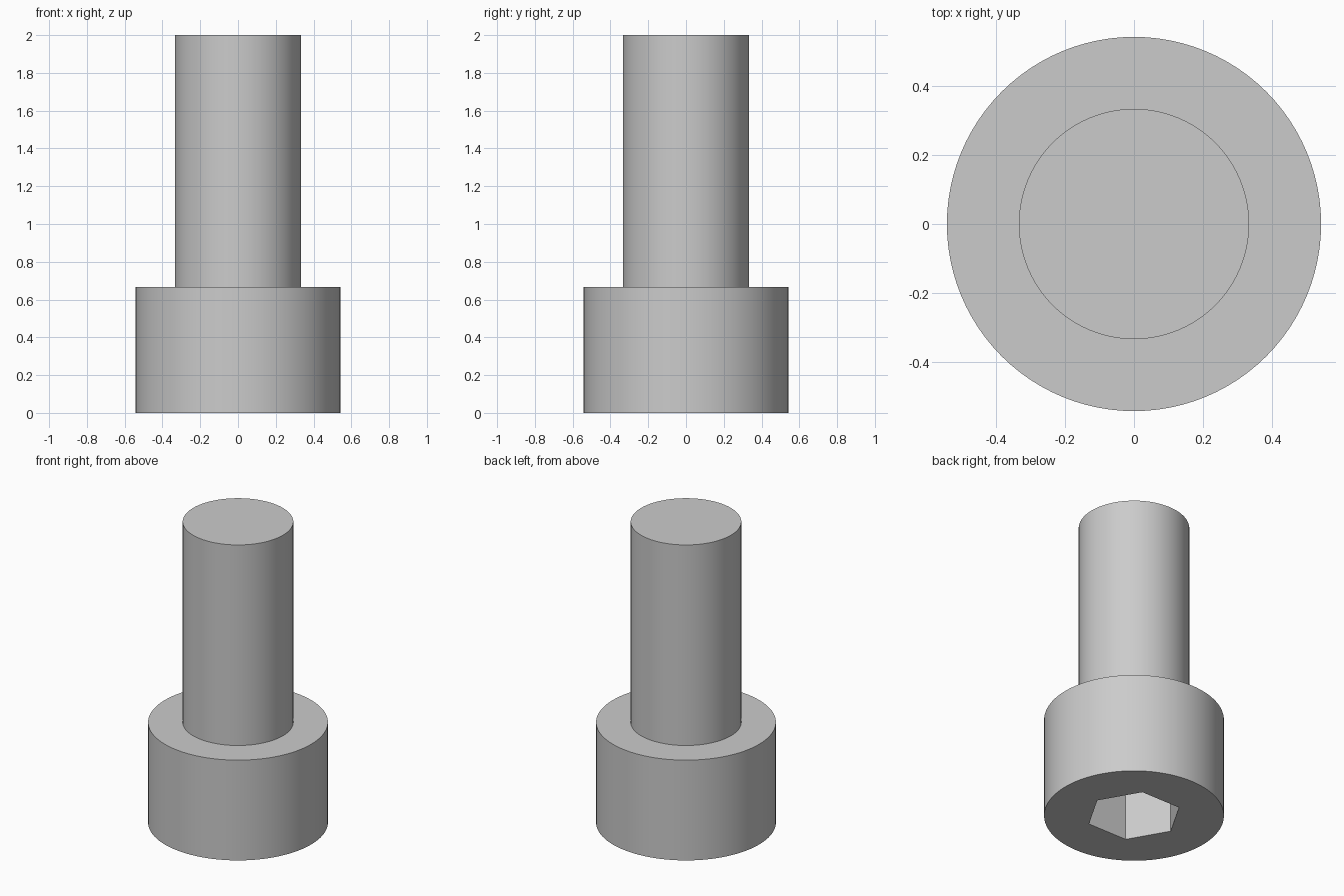
import bpy
import bmesh
from math import cos, sin, tau, radians

if "Cube" in bpy.data.objects:
    bpy.data.objects.remove(bpy.data.objects["Cube"])

SEGMENTS = 96
HEAD_R, SHANK_R = 0.5417, 0.3333
HEAD_H, TOTAL_H = 0.6667, 2.0
HEX_R, SOCKET_DEPTH = 0.2887, 0.3333


def stacked_rings(name, rings, sides):
    """Closed solid through (radius, height) rings, with flat end caps."""
    bm = bmesh.new()
    loops = [[bm.verts.new((r * cos(tau * i / sides), r * sin(tau * i / sides), z))
              for i in range(sides)] for r, z in rings]
    for low, high in zip(loops, loops[1:]):
        for i in range(sides):
            j = (i + 1) % sides
            bm.faces.new((low[i], low[j], high[j], high[i]))
    bm.faces.new(loops[0][::-1])
    bm.faces.new(loops[-1])
    mesh = bpy.data.meshes.new(name)
    bm.to_mesh(mesh)
    bm.free()
    obj = bpy.data.objects.new(name, mesh)
    bpy.context.collection.objects.link(obj)
    return obj


# Plain grey metal
steel = bpy.data.materials.new("grey_steel")
steel.use_nodes = True
colour = (0.6, 0.6, 0.6, 1)
steel.diffuse_color = colour
steel.node_tree.nodes["Principled BSDF"].inputs["Base Color"].default_value = colour

# Head and shank as one solid, standing on the head
bolt = stacked_rings("socket_head_bolt", [(HEAD_R, 0), (HEAD_R, HEAD_H),
                                          (SHANK_R, HEAD_H), (SHANK_R, TOTAL_H)], SEGMENTS)
bolt.data.materials.append(steel)

# Hexagonal key socket in the underside
cutter = stacked_rings("hex_socket_cutter", [(HEX_R, -0.1), (HEX_R, SOCKET_DEPTH)], 6)
cutter.data.materials.append(steel)
cutter.hide_render = True

cut = bolt.modifiers.new("hex_socket", "BOOLEAN")
cut.operation = "DIFFERENCE"
cut.solver = "EXACT"
cut.object = cutter

bpy.ops.object.select_all(action="DESELECT")
bolt.select_set(True)
bpy.context.view_layer.objects.active = bolt
bpy.ops.object.modifier_apply(modifier=cut.name)
bpy.data.objects.remove(cutter)
bpy.ops.object.shade_smooth_by_angle(angle=radians(30))
